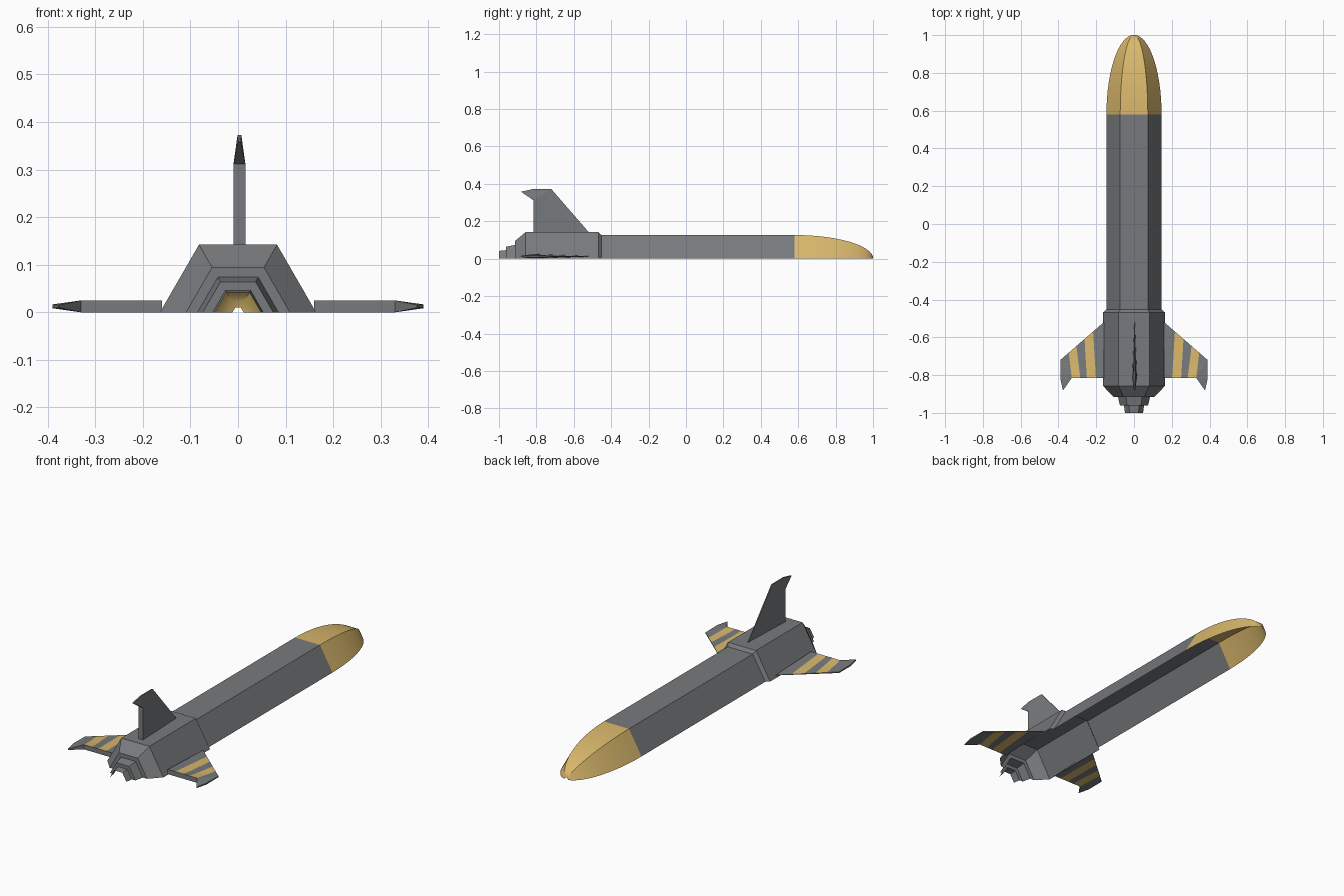
import bpy, bmesh, math
from mathutils import Vector

cube = bpy.data.objects.get("Cube")
if cube:
    bpy.data.objects.remove(cube, do_unlink=True)


def material(name, rgb):
    m = bpy.data.materials.new(name)
    m.use_nodes = True
    m.diffuse_color = (*rgb, 1)
    m.node_tree.nodes["Principled BSDF"].inputs["Base Color"].default_value = (*rgb, 1)
    return m


GREY = material("hull grey", (0.185, 0.195, 0.205))
GOLD = material("sand gold", (0.70, 0.48, 0.15))


def finish(name, bm, mats):
    mesh = bpy.data.meshes.new(name)
    bm.to_mesh(mesh)
    bm.free()
    for m in mats:
        mesh.materials.append(m)
    obj = bpy.data.objects.new(name, mesh)
    bpy.context.collection.objects.link(obj)
    return obj


def half_hex_shell(name, profile, mat):
    """Open upper half of a hexagonal tube, lofted through (y, radius) pairs."""
    bm = bmesh.new()
    rings = []
    for y, r in profile:
        angles = [j * math.pi / 3 for j in range(4)]
        rings.append([bm.verts.new((r * math.cos(a), y, r * math.sin(a))) for a in angles])
    for a, b in zip(rings, rings[1:]):
        for j in range(3):
            bm.faces.new((a[j], b[j], b[j + 1], a[j + 1]))
    return finish(name, bm, [mat])


# Hull, from tail to nose
half_hex_shell("nozzle", [(-1, .048), (-.962, .053), (-.962, .074),
                          (-.915, .085), (-.915, .109)], GREY)
half_hex_shell("booster", [(-.915, .109), (-.857, .164), (-.468, .164),
                           (-.453, .146)], GREY)
half_hex_shell("body", [(-.453, .146), (.58, .146)], GREY)

# Rounded nose with a small open tip
nose_profile = []
for i in range(15):
    a = i / 14 * math.radians(85.5)
    nose_profile.append((.58 + .42 * math.sin(a) / math.sin(math.radians(85.5)),
                         .146 * math.cos(a)))
nose = half_hex_shell("nose", nose_profile, GOLD)
bpy.context.view_layer.objects.active = nose
nose.select_set(True)
bpy.ops.object.shade_smooth_by_angle(angle=math.radians(30))

# Fin outline: distance from root, y, half thickness
OUTLINE = [(0, -.52, .001), (.23, -.72, .003), (.23, -.82, .004),
           (.216, -.882, .003), (.17, -.815, .0125), (0, -.815, .0125)]
# Stripe bands: inner edge, outer edge, slant
STRIPES = [(.202, .25, .06), (.285, .33, .12)]


def fin(name, place, side=0):
    bm = bmesh.new()
    up, low = [[bm.verts.new(place(r, y, s * t)) for r, y, t in OUTLINE] for s in (1, -1)]
    for v in (up, low):
        bm.faces.new((v[0], v[5], v[4], v[1]))
        bm.faces.new((v[1], v[4], v[3], v[2]))
    for i in range(6):
        k = (i + 1) % 6
        bm.faces.new((up[i], up[k], low[k], low[i]))
    bmesh.ops.triangulate(bm, faces=bm.faces[:])
    if side:
        # Cut the wing along the stripe edges, then paint the bands
        for inner, outer, slant in STRIPES:
            for x in (inner, outer):
                bmesh.ops.bisect_plane(bm, geom=bm.verts[:] + bm.edges[:] + bm.faces[:],
                                       plane_co=Vector((side * x, -.81, 0)),
                                       plane_no=Vector((side, -slant, 0)))
    bmesh.ops.recalc_face_normals(bm, faces=bm.faces[:])
    if side:
        for f in bm.faces:
            c = f.calc_center_median()
            band = any(a < side * c.x - s * (c.y + .81) < b for a, b, s in STRIPES)
            f.material_index = int(band and abs(f.normal.z) > .5)
    return finish(name, bm, [GREY, GOLD] if side else [GREY])


fin("tail_fin", lambda r, y, t: (t + .003, y, .142 + r))
for side, label in ((1, "left"), (-1, "right")):
    fin(label + "_wing", lambda r, y, t: (side * (.16 + r), y, t + .0125), side)
